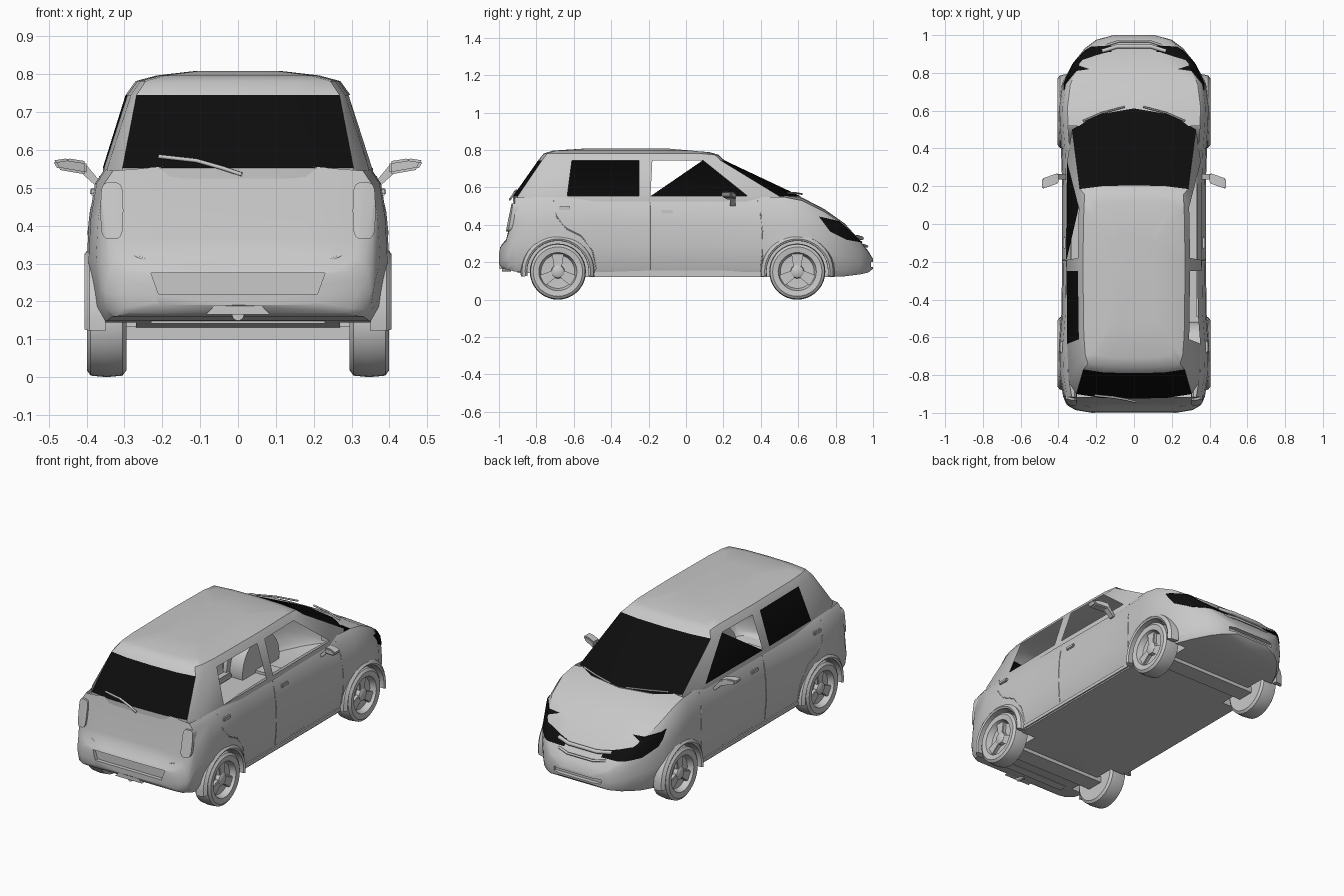
import bpy, bmesh, math
from mathutils import Vector
from mathutils.bvhtree import BVHTree

cube = bpy.data.objects.get("Cube")
if cube:
    bpy.data.objects.remove(cube)


def material(name, value):
    m = bpy.data.materials.new(name)
    m.use_nodes = True
    m.diffuse_color = (value, value, value, 1)
    m.node_tree.nodes["Principled BSDF"].inputs["Base Color"].default_value = m.diffuse_color
    return m


GREY = material("light grey", 0.58)
BLACK = material("black glass", 0.004)
SIDES = ((1, "left"), (-1, "right"))
AXLES = ((-0.685, "front"), (0.595, "back"))


def make(name, bm, mats=(GREY,), recalc=True):
    if recalc:
        bmesh.ops.recalc_face_normals(bm, faces=bm.faces)
    me = bpy.data.meshes.new(name)
    bm.to_mesh(me)
    bm.free()
    for m in mats:
        me.materials.append(m)
    ob = bpy.data.objects.new(name, me)
    bpy.context.scene.collection.objects.link(ob)
    return ob


def prism(name, points, axis, a, b, mat=GREY, bevel=0):
    """Extrude a flat outline along x or y between a and b."""
    bm = bmesh.new()
    place = (lambda p, d: (d, *p)) if axis == "x" else (lambda p, d: (p[0], d, p[1]))
    lo = [bm.verts.new(place(p, a)) for p in points]
    hi = [bm.verts.new(place(p, b)) for p in points]
    bm.faces.new(lo)
    bm.faces.new(hi)
    for i in range(len(lo)):
        j = (i + 1) % len(lo)
        bm.faces.new((lo[i], lo[j], hi[j], hi[i]))
    if bevel:
        bmesh.ops.bevel(bm, geom=bm.edges[:], offset=bevel, segments=2, affect='EDGES')
    return make(name, bm, (mat,))


def box(name, x, y, z, mat=GREY, bevel=0):
    return prism(name, [(y[0], z[0]), (y[1], z[0]), (y[1], z[1]), (y[0], z[1])], "x", *x, mat, bevel)


def sweep(name, profile, centre, s=1, a0=0, a1=360, n=36):
    """Turn a closed (x, r) profile about an x-axis line through centre."""
    bm = bmesh.new()
    full = a1 - a0 == 360
    rings = []
    for k in range(n if full else n + 1):
        a = math.radians(a0 + (a1 - a0) * k / n)
        rings.append([bm.verts.new((centre[0] + s * x, centre[1] + r * math.cos(a),
                                    centre[2] + r * math.sin(a))) for x, r in profile])
    for k in range(n):
        p, q = rings[k], rings[(k + 1) % len(rings)]
        for i in range(len(profile) if not full else len(profile) - 1):
            j = (i + 1) % len(profile)
            bm.faces.new((p[i], p[j], q[j], q[i]))
    if not full:
        bm.faces.new(rings[0])
        bm.faces.new(rings[-1])
    bmesh.ops.remove_doubles(bm, verts=bm.verts, dist=0.0001)
    return make(name, bm)


def boolean(ob, other, op):
    mod = ob.modifiers.new("cut", 'BOOLEAN')
    mod.object, mod.operation, mod.solver = other, op, 'EXACT'
    me = bpy.data.meshes.new_from_object(ob.evaluated_get(bpy.context.evaluated_depsgraph_get()))
    ob.modifiers.clear()
    ob.data = me
    bpy.data.objects.remove(other)


def tube(name, points, radius, mat=GREY):
    cu = bpy.data.curves.new(name, 'CURVE')
    cu.dimensions, cu.bevel_depth, cu.bevel_resolution = '3D', radius, 1
    sp = cu.splines.new('POLY')
    sp.points.add(len(points) - 1)
    for p, co in zip(sp.points, points):
        p.co = (*co, 1)
    cu.materials.append(mat)
    ob = bpy.data.objects.new(name, cu)
    bpy.context.scene.collection.objects.link(ob)


# Lower body: stations (y, half width, bottom, top) along the car
STATIONS = [(-1, .22, .19, .265), (-.985, .31, .17, .29), (-.962, .35, .16, .315), (-.95, .36, .16, .36),
            (-.915, .375, .15, .545), (-.8, .395, .14, .55), (-.65, .4, .12, .55), (-.48, .385, .12, .55),
            (-.19, .38, .12, .55), (.2, .38, .12, .55), (.4, .387, .12, .55), (.52, .397, .12, .55),
            (.62, .4, .12, .53), (.74, .383, .12, .47), (.85, .325, .125, .395), (.93, .26, .135, .31),
            (.975, .2, .145, .255), (1, .11, .165, .215)]
SECTION = [(0, 0), (.92, 0), (.975, .1), (1, .4), (.985, .68), (.945, .91), (.88, 1), (.5, 1.03)]


def lower_body(name, grow=0):
    bm = bmesh.new()
    half = SECTION + [(0, 1.04)]
    outline = half + [(-x, z) for x, z in half[-2:0:-1]]
    rings = [[bm.verts.new((x * w, y, b + z * (t - b))) for x, z in outline] for y, w, b, t in STATIONS]
    for p, q in zip(rings, rings[1:]):
        for i in range(len(outline)):
            j = (i + 1) % len(outline)
            bm.faces.new((p[i], p[j], q[j], q[i]))
    bm.faces.new(rings[0])
    bm.faces.new(rings[-1])
    bmesh.ops.recalc_face_normals(bm, faces=bm.faces)
    bm.normal_update()
    for v, n in [(v, v.normal.copy()) for v in bm.verts]:
        v.co += n * grow
    return make(name, bm)


body = lower_body("lower_body")
for s, _ in SIDES:
    for y, _ in AXLES:
        well = [(-.08, 0), (-.08, .168), (.15, .168), (.15, 0)]
        boolean(body, sweep("well_cutter", well, (s * .35, y, .15), s), 'DIFFERENCE')
boolean(body, prism("rear_recess", [(-.21, .22), (.21, .22), (.23, .275), (-.23, .275)], "y", -1.1, -.978), 'DIFFERENCE')
boolean(body, box("nose_recess", (-.15, .15), (.975, 1.1), (.175, .2)), 'DIFFERENCE')

# Open the body under the cabin
bm = bmesh.new()
bm.from_mesh(body.data)
bm.normal_update()
inside = [f for f in bm.faces if f.normal.z > .7 and f.calc_center_median().z > .53
          and -.9 < f.calc_center_median().y < .5]
bmesh.ops.delete(bm, geom=inside, context='FACES')
bm.to_mesh(body.data)
tree = BVHTree.FromBMesh(bm)
bm.free()


def on_side(s, y, z, lift=0):
    hit = tree.ray_cast(Vector((s, y, z)), Vector((-s, 0, 0)))[0]
    return Vector(((abs(hit.x) if hit else .38) * s + s * lift, y, z))


# Cabin: columns (belt x, belt y, top x, top y) from rear centre to windscreen centre
COLUMNS = [(0, -.925, 0, -.79), (.18, -.92, .16, -.786), (.305, -.9, .268, -.77), (.345, -.84, .283, -.72),
           (.354, -.635, .292, -.61), (.357, -.25, .297, -.25), (.357, -.19, .297, -.18), (.354, .33, .292, .09),
           (.328, .5, .287, .185), (.2, .578, .17, .2), (0, .612, 0, .205)]
N = len(COLUMNS) - 1
PANES = {4: "rear", 6: "front"}
ring = COLUMNS + [(-a, b, -c, d) for a, b, c, d in COLUMNS[-2:0:-1]]
bm = bmesh.new()
levels = [[bm.verts.new((c[0], c[1], .525)) for c in ring],
          [bm.verts.new((c[0], c[1], .553)) for c in ring],
          [bm.verts.new((c[2], c[3], .745)) for c in ring]]
for fx, fy, z in ((.91, .94, .782), (.72, .84, .797), (.4, .5, .808)):
    levels.append([bm.verts.new((c[2] * fx, -.29 + (c[3] + .29) * fy,
                                 z - (.008 if c[3] > .15 else 0))) for c in ring])
for row, (lo, hi) in enumerate(zip(levels, levels[1:])):
    for i in range(len(ring)):
        j = (i + 1) % len(ring)
        col = i if i < N else 2 * N - 1 - i
        if row == 1 and col in PANES:
            if i >= N:
                # right-hand panes; the front one is only partly closed
                pane = (lo[i], lo[j], hi[j], hi[i]) if col == 4 else (lo[i], lo[j], hi[i])
                bm.faces.new(pane).material_index = 1
            continue
        f = bm.faces.new((lo[i], lo[j], hi[j], hi[i]))
        f.material_index = int(row == 1 and (col < 2 or col >= N - 2))
bm.faces.new(levels[-1])
make("cabin", bm, (GREY, BLACK), recalc=False)

# Lamps: outlines intersected with a slightly larger skin
HEADLAMP = [(.71, .445), (.82, .42), (.945, .305), (.86, .32), (.77, .365)]
for s, side in SIDES:
    lamp = prism(side + "_headlamp", HEADLAMP, "x", s * .12, s * .5, BLACK)
    boolean(lamp, lower_body("skin", .005), 'INTERSECT')
    lamp.data.materials.clear()
    lamp.data.materials.append(BLACK)
    lamp.data.polygons.foreach_set("material_index", [0] * len(lamp.data.polygons))
    outline = [(s * (.333 + .03 * math.copysign(abs(math.cos(a)) ** .5, math.cos(a))),
                .44 + .075 * math.copysign(abs(math.sin(a)) ** .5, math.sin(a)))
               for a in (math.tau * k / 20 for k in range(20))]
    tail = prism(side + "_tail_lamp", outline, "y", -1.1, -.82)
    boolean(tail, lower_body("skin", .014), 'INTERSECT')

# Wheels, arches, mirrors, handles and door seams on both sides
TYRE = [(-.05, 0), (-.05, .1), (-.052, .132), (-.042, .146), (0, .15), (.042, .146), (.052, .132),
        (.048, .102), (.035, .098), (.015, .09), (.01, 0)]
FLARE = [(.35, .164), (.4, .165), (.406, .175), (.392, .192), (.35, .2)]
SEAMS = {"middle": [(-.19, z / 100) for z in range(16, 55, 4)],
         "hinge": [(.4, .17), (.41, .25), (.41, .35), (.4, .45), (.385, .53)],
         "rear": [(-.48, .16), (-.5, .26), (-.56, .34), (-.64, .38), (-.69, .44), (-.71, .53)]}
for s, side in SIDES:
    for y, end in AXLES:
        label = f"{end}_{side}_"
        hub = (s * .347, y, .15)
        sweep(label + "wheel", TYRE, hub, s)
        sweep(label + "hub", [(0, 0), (0, .038), (.034, .034), (.04, .025), (.04, 0)], hub, s, n=18)
        for k in range(3):
            a = math.radians(90 + 120 * k)
            u, v = (math.cos(a), math.sin(a)), (-math.sin(a), math.cos(a))
            quad = [(y + u[0] * r + v[0] * t, .15 + u[1] * r + v[1] * t)
                    for r, t in ((.02, -.02), (.098, -.032), (.098, .032), (.02, .02))]
            prism(label + "spoke", quad, "x", s * .35, s * .38, bevel=.004)
        sweep(label + "arch", FLARE, (0, y, .15), s, -8, 188, 20)
    head = [(s * .4, .535), (s * .475, .548), (s * .49, .572), (s * .45, .578), (s * .4, .57)]
    mirror = prism(side + "_mirror", head, "y", .2, .255, bevel=.006)
    for v in mirror.data.vertices:
        v.co.y += (.445 - abs(v.co.x)) * .35
    arm = [(s * .35, .5), (s * .37, .5), (s * .42, .545), (s * .4, .56)]
    prism(side + "_mirror_arm", arm, "y", .235, .265)
    for y, z in ((-.65, .49), (-.1, .47)):
        x = on_side(s, y, z).x
        box(side + "_door_handle", (x - .01, x + .01), (y - .03, y + .03), (z - .01, z + .01), bevel=.004)
    for name, path in SEAMS.items():
        tube(f"{side}_{name}_door_seam", [on_side(s, y, z) for y, z in path], .003)
    box(side + "_sill", (s * .33, s * .375), (-.5, .42), (.12, .155), bevel=.008)
    tube(side + "_windscreen_wiper", [(s * .05, .62, .565), (s * .17, .588, .57), (s * .27, .545, .57)], .005)

# Rear details
tube("rear_wiper", [(.01, -.942, .535), (-.04, -.93, .552), (-.11, -.918, .572), (-.21, -.908, .583)], .006)
tube("tailgate_seam", [(-.31, -.935, .36), (-.27, -.958, .32), (-.24, -.966, .308), (.24, -.966, .308),
                       (.27, -.958, .32), (.31, -.935, .36)], .004)
prism("bumper_centre", [(-.085, .165), (.085, .165), (.045, .205), (-.045, .205)], "y", -.998, -.93)
pipe = sweep("tow_eye", [(-.02, 0), (-.02, .016), (.03, .016), (.03, 0)], (0, 0, 0), n=14)
pipe.rotation_euler.z = math.pi / 2
pipe.location = (0, -.965, .165)

# Nose details
tube("grille_bar", [(-.17, .915, .335), (-.09, .94, .328), (.09, .94, .328), (.17, .915, .335)], .011)
tube("grille_lip", [(-.15, .945, .292), (-.08, .968, .285), (.08, .968, .285), (.15, .945, .292)], .007)

# Underside
for y, end in AXLES:
    box(end + "_axle", (-.3, .3), (y - .05, y + .05), (.1, .135))
box("rear_cross_beam", (-.23, .23), (-.9, -.85), (.142, .165))

# Smooth shading with sharp creases kept
bpy.ops.object.select_all(action='DESELECT')
for ob in bpy.context.scene.objects:
    if ob.type == 'MESH':
        ob.select_set(True)
        bpy.context.view_layer.objects.active = ob
bpy.ops.object.shade_smooth_by_angle(angle=math.radians(35))
